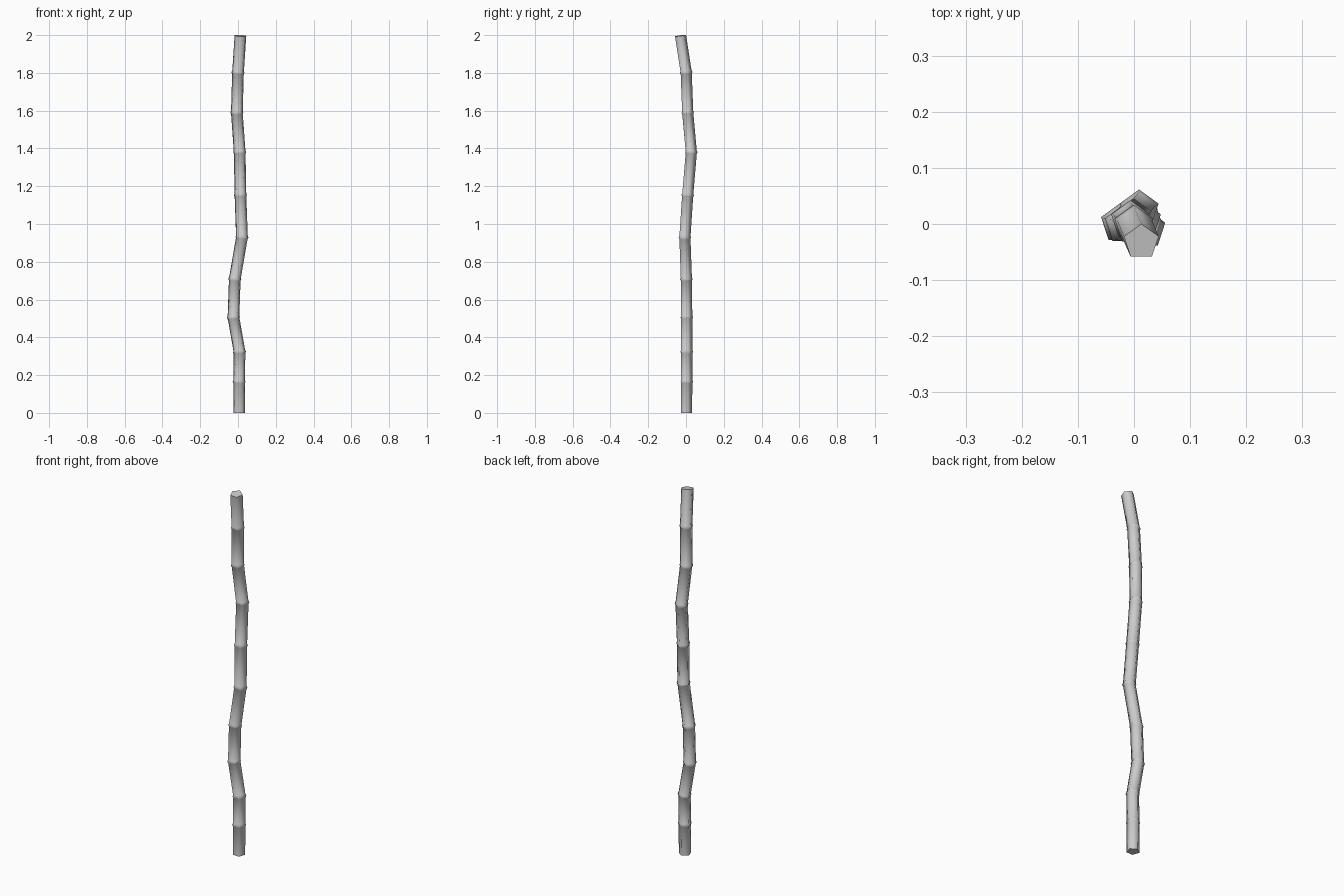
import bpy, bmesh, math
from mathutils import Vector

if "Cube" in bpy.data.objects:
    bpy.data.objects.remove(bpy.data.objects["Cube"])

# Joint centres of the crooked stalk, bottom to top
joints = [Vector(p) for p in (
    (.006, 0, 0), (.006, .001, .165), (.008, .001, .323), (-.024, .001, .506),
    (-.017, -.001, .708), (.021, -.009, .93), (.013, .006, 1.153),
    (.009, .025, 1.38), (-.006, .006, 1.59), (.0, -.002, 1.802), (.013, -.032, 1.997))]
SIDES, R_BODY, R_NODE, LIP = 5, .0325, .0365, .008

bm = bmesh.new()


def ring(centre, axis, radius):
    """Pentagon with one corner to the back, square to the axis."""
    tilt = Vector((0, 0, 1)).rotation_difference(axis)
    verts = []
    for i in range(SIDES):
        a = math.pi / 2 + i * math.tau / SIDES
        verts.append(bm.verts.new(centre + tilt @ Vector((radius * math.cos(a), radius * math.sin(a), 0))))
    return verts


# Straight segments with a narrow raised ring at every joint
rings = []
last = len(joints) - 1
for i, c in enumerate(joints):
    before = (c - joints[max(i - 1, 0)]).normalized()
    after = (joints[min(i + 1, last)] - c).normalized()
    if i == 0:
        rings.append(ring(c, after, R_BODY))
    elif i == last:
        rings.append(ring(c, before, R_BODY))
    else:
        rings.append(ring(c - before * LIP, before, R_BODY))
        rings.append(ring(c, (before + after).normalized(), R_NODE))
        rings.append(ring(c + after * LIP, after, R_BODY))

for a, b in zip(rings, rings[1:]):
    for i in range(SIDES):
        j = (i + 1) % SIDES
        bm.faces.new((a[i], a[j], b[j], b[i])).smooth = True

# End caps
bm.faces.new(rings[0][::-1])
bm.faces.new(rings[-1])

mesh = bpy.data.meshes.new("stalk")
bm.to_mesh(mesh)
bm.free()
stalk = bpy.data.objects.new("stalk", mesh)
bpy.context.collection.objects.link(stalk)
bpy.context.view_layer.objects.active = stalk
stalk.select_set(True)
bpy.ops.object.shade_smooth_by_angle(angle=math.radians(80))
